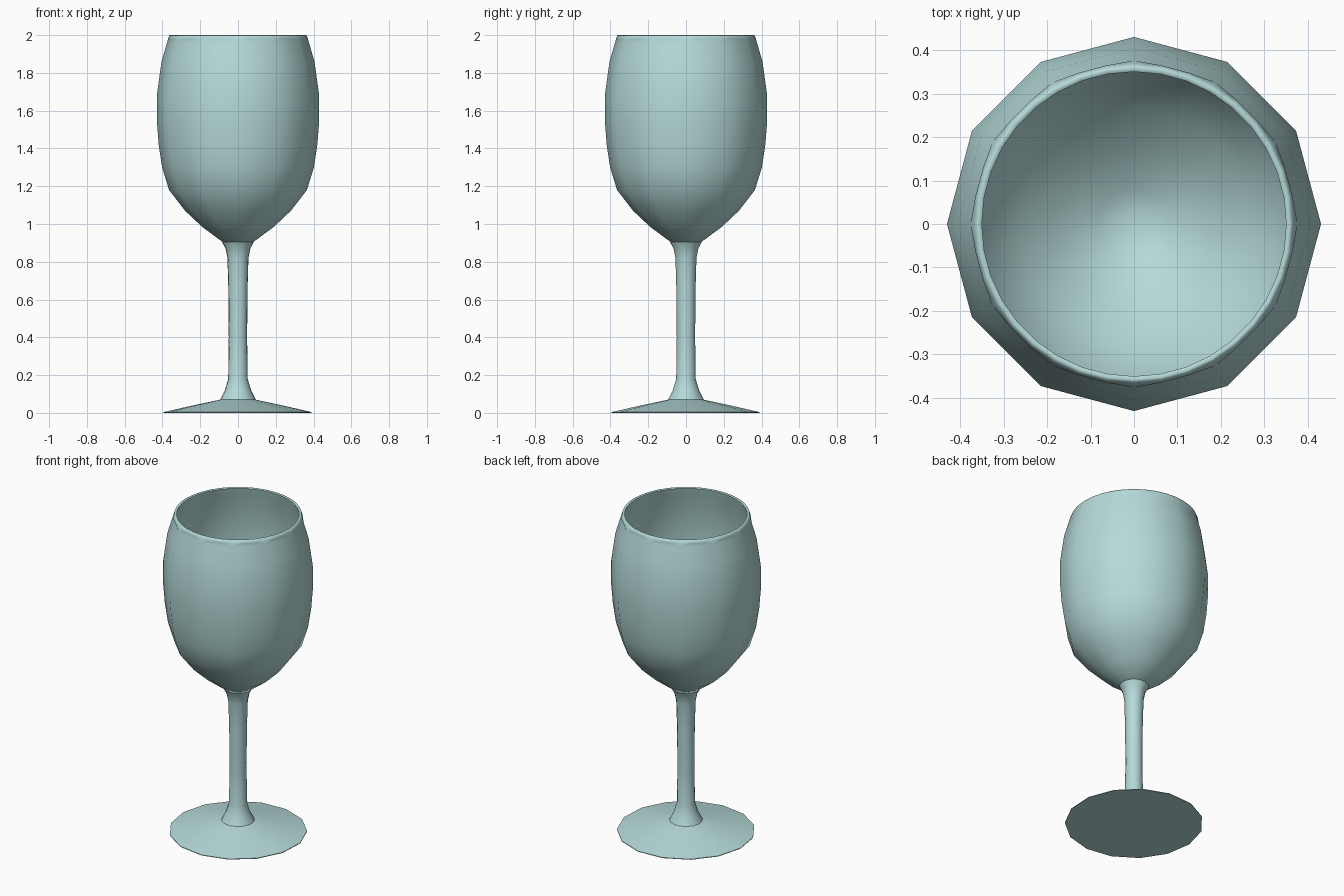
import bpy, bmesh, math

if "Cube" in bpy.data.objects:
    bpy.data.objects.remove(bpy.data.objects["Cube"])


def ring(bm, r, z, n, start=0.0):
    return [bm.verts.new((r * math.cos(start + 2 * math.pi * i / n),
                          r * math.sin(start + 2 * math.pi * i / n), z)) for i in range(n)]


def lathe(bm, profile, n, start=0.0):
    rings = [ring(bm, r, z, n, start) for r, z in profile]
    for a, b in zip(rings, rings[1:]):
        for i in range(n):
            j = (i + 1) % n
            bm.faces.new((a[i], a[j], b[j], b[i]))
    return rings


def finish(bm, name, angle):
    bmesh.ops.recalc_face_normals(bm, faces=bm.faces)
    mesh = bpy.data.meshes.new(name)
    bm.to_mesh(mesh)
    bm.free()
    ob = bpy.data.objects.new(name, mesh)
    bpy.context.collection.objects.link(ob)
    bpy.ops.object.select_all(action='DESELECT')
    ob.select_set(True)
    bpy.context.view_layer.objects.active = ob
    bpy.ops.object.shade_smooth_by_angle(angle=math.radians(angle))
    mat = bpy.data.materials.get("pale_glass") or bpy.data.materials.new("pale_glass")
    mat.diffuse_color = (0.46, 0.70, 0.69, 1)
    mat.use_nodes = True
    mat.node_tree.nodes["Principled BSDF"].inputs["Base Color"].default_value = mat.diffuse_color
    mesh.materials.append(mat)


# Foot and stem: 15-sided turning with a flat underside
bm = bmesh.new()
rings = lathe(bm, [(0.395, 0), (0.395, 0.004), (0.25, 0.037), (0.095, 0.07), (0.07, 0.12), (0.052, 0.18),
                   (0.049, 0.4), (0.051, 0.65), (0.056, 0.82), (0.066, 0.87), (0.085, 0.905)],
              15, math.radians(225))
bm.faces.new(rings[0])
bm.faces.new(rings[-1])
finish(bm, "foot_and_stem", 50)

# Bowl: 12-sided outer wall, rounder rim and inner wall
bm = bmesh.new()
outer = lathe(bm, [(0.075, 0.9), (0.19, 0.985), (0.28, 1.07), (0.365, 1.18), (0.402, 1.30),
                   (0.42, 1.42), (0.43, 1.55), (0.43, 1.68), (0.405, 1.86), (0.376, 1.96)], 12)
bm.faces.new(outer[0])
S = 36
inner = lathe(bm, [(0.370, 1.98), (0.364, 1.997), (0.357, 2.0), (0.35, 1.995), (0.358, 1.96),
                   (0.388, 1.86), (0.413, 1.68), (0.413, 1.55), (0.403, 1.42), (0.384, 1.30),
                   (0.347, 1.19), (0.265, 1.085), (0.175, 1.005), (0.08, 0.94), (0.03, 0.925)], S)
bm.faces.new(inner[-1])

# Blend the 12-sided wall into the round rim
top, rim = outer[-1], inner[0]
for i in range(12):
    a, b = top[i], top[(i + 1) % 12]
    p = [rim[(3 * i + k) % S] for k in range(4)]
    bm.faces.new((a, p[1], p[0]))
    bm.faces.new((a, b, p[2], p[1]))
    bm.faces.new((b, p[3], p[2]))
finish(bm, "bowl", 60)
